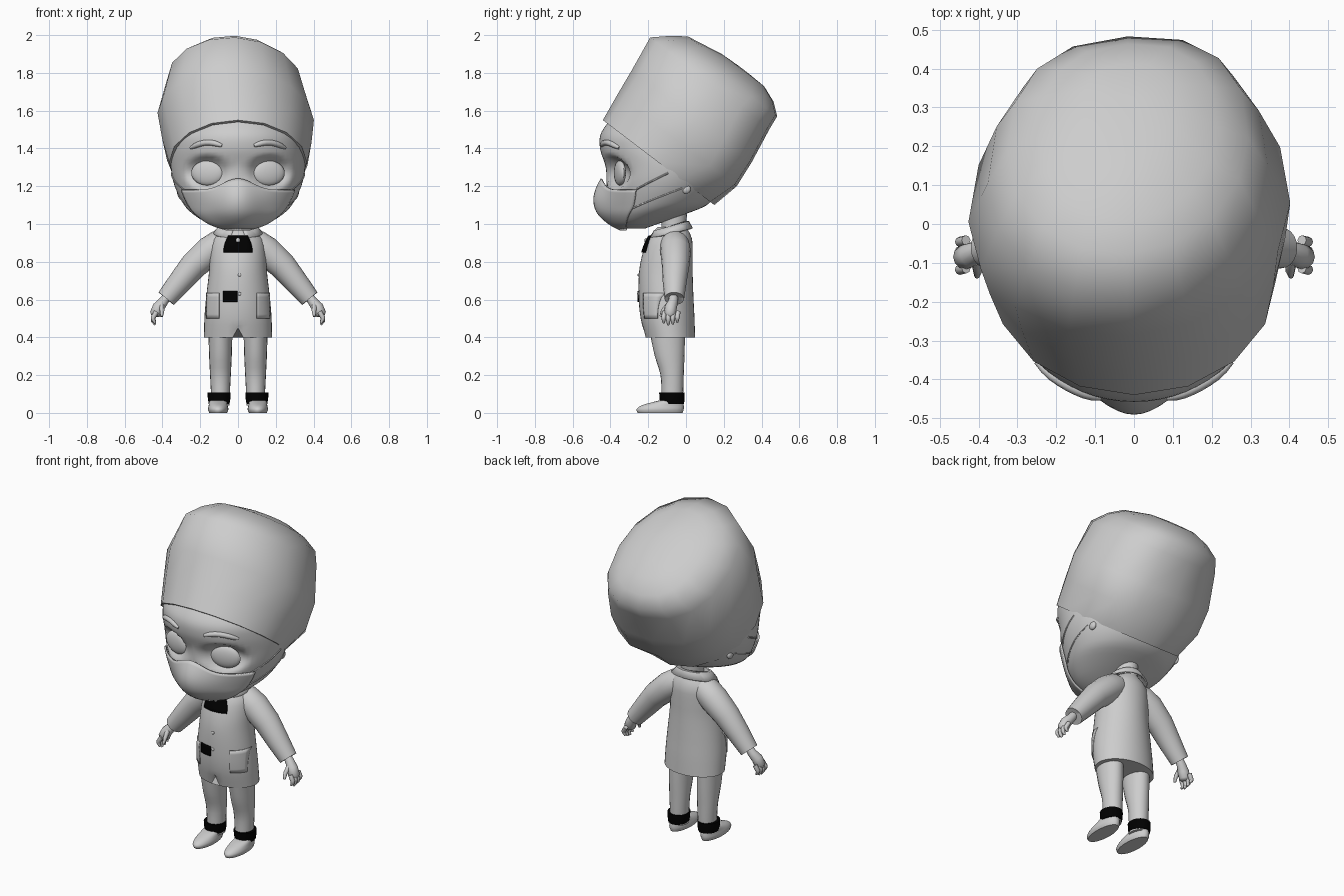
import bpy, bmesh, math
from mathutils import Vector, Matrix

cube = bpy.data.objects.get("Cube")
if cube:
    bpy.data.objects.remove(cube, do_unlink=True)


def material(name, value):
    m = bpy.data.materials.new(name)
    m.use_nodes = True
    m.diffuse_color = (value, value, value, 1)
    m.node_tree.nodes["Principled BSDF"].inputs["Base Color"].default_value = (value, value, value, 1)
    return m


GREY = material("pale grey", 0.61)
BLACK = material("black", 0.0)


def finish(name, bm, mat=GREY, mirror=False, solid=0, angle=50):
    bmesh.ops.recalc_face_normals(bm, faces=bm.faces)
    mesh = bpy.data.meshes.new(name)
    bm.to_mesh(mesh)
    bm.free()
    ob = bpy.data.objects.new(name, mesh)
    bpy.context.collection.objects.link(ob)
    mesh.materials.append(mat)
    bpy.ops.object.select_all(action="DESELECT")
    ob.select_set(True)
    bpy.context.view_layer.objects.active = ob
    bpy.ops.object.shade_smooth_by_angle(angle=math.radians(angle))
    if solid:
        mod = ob.modifiers.new("thickness", "SOLIDIFY")
        mod.thickness, mod.offset = solid, 0
    if mirror:
        ob.modifiers.new("mirror", "MIRROR")
    return ob


def skin(name, rows, closed=True, caps=True, **kw):
    """Join rows of points into one surface."""
    bm = bmesh.new()
    grid = [[bm.verts.new(p) for p in row] for row in rows]
    n = len(grid[0])
    for a, b in zip(grid, grid[1:]):
        for i in range(n if closed else n - 1):
            j = (i + 1) % n
            bm.faces.new((a[i], a[j], b[j], b[i]))
    if closed and caps:
        bm.faces.new(grid[0])
    if closed:
        bm.faces.new(grid[-1])
    return finish(name, bm, **kw)


def sample(table, z):
    """Smoothly interpolate a (z, front y, back y, half width) profile."""
    z = min(max(z, table[0][0]), table[-1][0])
    k = 0
    while k < len(table) - 2 and z > table[k + 1][0]:
        k += 1
    p, q = table[k], table[k + 1]
    o, r = table[max(k - 1, 0)], table[min(k + 2, len(table) - 1)]
    h = q[0] - p[0]
    t = (z - p[0]) / h
    out = []
    for c in (1, 2, 3):
        m0 = (q[c] - o[c]) / (q[0] - o[0]) * h
        m1 = (r[c] - p[c]) / (r[0] - p[0]) * h
        out.append(p[c] * (1 + 2 * t) * (1 - t) ** 2 + m0 * t * (1 - t) ** 2
                   + q[c] * t * t * (3 - 2 * t) + m1 * t * t * (t - 1))
    return out


def ring(table, z, n, cx=0):
    f, b, w = sample(table, z)
    return [Vector((cx + w * math.sin(a), (f + b) / 2 - (b - f) / 2 * math.cos(a), z))
            for a in (math.tau * i / n for i in range(n))]


def stack(name, table, steps=12, n=20, cx=0, **kw):
    lo, hi = table[0][0], table[-1][0]
    return skin(name, [ring(table, lo + (hi - lo) * i / steps, n, cx) for i in range(steps + 1)], **kw)


def surface_y(table, x, z):
    f, b, w = sample(table, z)
    return (f + b) / 2 - (b - f) / 2 * math.sqrt(max(0, 1 - (x / w) ** 2))


def patch(name, table, x0, x1, z0, z1, lift=0.004, flare=0, **kw):
    """A thin plate that hugs the front of a profile; flare widens its foot."""
    rows = []
    for i in range(7):
        z = z0 + (z1 - z0) * i / 6
        row = []
        for j in range(9):
            x = (x0 + (x1 - x0) * j / 8) * (1 + flare * (1 - (i / 6) ** 2))
            row.append((x, surface_y(table, x, z) - lift, z))
        rows.append(row)
    return skin(name, rows, closed=False, solid=0.006, **kw)


def tube(name, points, radii, n=12, **kw):
    pts = [Vector(p) for p in points]
    span = pts[-1] - pts[0]
    ref = Vector((0, 0, 1)) if abs(span.y) > max(abs(span.x), abs(span.z)) else Vector((0, 1, 0))
    rows = []
    for i, p in enumerate(pts):
        t = (pts[min(i + 1, len(pts) - 1)] - pts[max(i - 1, 0)]).normalized()
        u = (ref - t * ref.dot(t)).normalized()
        v = t.cross(u)
        rows.append([p + radii[i] * (u * math.cos(a) + v * math.sin(a))
                     for a in (math.tau * k / n for k in range(n))])
    return skin(name, rows, **kw)


def ball(name, centre, size, yaw=0, **kw):
    bm = bmesh.new()
    turn = Matrix.Rotation(math.radians(yaw), 4, "Z")
    bmesh.ops.create_uvsphere(bm, u_segments=20, v_segments=12, radius=1,
                              matrix=Matrix.Translation(centre) @ turn @ Matrix.Diagonal((*size, 1)))
    return finish(name, bm, **kw)


# Head with shallow eye sockets
HEAD = [(0.975, -0.34, -0.22, 0.06), (1.0, -0.37, -0.15, 0.15), (1.05, -0.40, -0.01, 0.235),
        (1.1, -0.41, 0.11, 0.285), (1.2, -0.42, 0.19, 0.335), (1.3, -0.425, 0.22, 0.355),
        (1.4, -0.455, 0.22, 0.35), (1.48, -0.45, 0.2, 0.33), (1.58, -0.38, 0.15, 0.25)]
rows = [ring(HEAD, 0.975 + 0.605 * i / 40, 64) for i in range(41)]
for p in (p for row in rows for p in row):
    d = ((abs(p.x) - 0.165) / 0.115) ** 2 + ((p.z - 1.275) / 0.095) ** 2
    if p.y < -0.1 and d < 1:
        p.y += 0.07 * (1 - d)
skin("head", rows)
ball("eyes", (0.162, -0.35, 1.27), (0.088, 0.025, 0.066), yaw=14, mirror=True)
ball("ears", (0.295, 0.0, 1.185), (0.015, 0.025, 0.025), mirror=True)

# Eyebrows
brow = []
for i in range(9):
    x = 0.085 + 0.165 * i / 8
    z = 1.415 + 0.022 * math.sin(math.pi * i / 8) - 0.012 * i / 8
    brow.append((x, surface_y(HEAD, x, z), z))
tube("eyebrows", brow, [0.008, 0.013] + [0.015] * 5 + [0.013, 0.008], mirror=True)

# Face mask bulging over the nose and tucked under the chin, with ear straps
rows = []
for i in range(15):
    row = []
    t = i / 14
    for j in range(33):
        a = -1.08 + 2.16 * j / 32
        top = 1.185 + 0.058 * math.exp(-(a / 0.3) ** 2)
        z = 0.975 + (top - 0.975) * t
        f, b, w = sample(HEAD, z)
        bulge = (0.055 * math.sin(math.pi * t) + 0.015 * t) * math.exp(-(a / 0.42) ** 2)
        row.append(((w + 0.01) * math.sin(a),
                    (f + b) / 2 - ((b - f) / 2 + 0.01 + bulge) * math.cos(a), z - 0.004))
    rows.append(row)
skin("face_mask", rows, closed=False, solid=0.01)
for label, z0, z1, sweep in (("upper_straps", 1.18, 1.27, 0.55), ("lower_straps", 1.08, 1.19, 0.85)):
    path = []
    for i in range(9):
        z = z0 + (z1 - z0) * i / 8
        a = 1.05 + sweep * i / 8
        f, b, w = sample(HEAD, z)
        path.append((w * math.sin(a), (f + b) / 2 - (b - f) / 2 * math.cos(a), z))
    tube(label, path, [0.005] * 9, n=6, mirror=True)

# Tall tilted cap, skewed and squarer at the back: (height, centre, depth radius, width radius) from the rim
CAP = [(0.04, 0.371, 0.35, 0.345), (0, 0.371, 0.355, 0.35), (0, 0.371, 0.371, 0.365),
       (0.15, 0.378, 0.398, 0.395), (0.3, 0.362, 0.40, 0.414), (0.5, 0.332, 0.398, 0.36),
       (0.575, 0.37, 0.352, 0.31), (0.625, 0.375, 0.285, 0.23), (0.66, 0.43, 0.14, 0.12),
       (0.664, 0.43, 0.03, 0.03)]
tilt = Matrix.Translation((0, -0.44, 1.55)) @ Matrix.Rotation(math.radians(-37.3), 4, "X")
rows = []
for v, c, r, w in CAP:
    row = []
    for i in range(16):
        a = math.tau * i / 16
        s, k = math.sin(a), math.cos(a)
        if k < 0 and v > 0.1:
            power = 0.7 if s > 0 and v < 0.2 else 0.82
            s, k = math.copysign(abs(s) ** power, s), -abs(k) ** power
        row.append(tilt @ Vector((w * s - 0.04 * min(v, 0.4), c - r * k + 0.25 * min(v, 0.3) * w * s, v)))
    rows.append(row)
skin("cap", rows, caps=False, angle=60)

# Coat with a notch at the front hem
COAT = [(0.4, -0.215, 0.048, 0.18), (0.5, -0.24, 0.045, 0.178), (0.6, -0.25, 0.04, 0.17),
        (0.75, -0.248, 0.035, 0.153), (0.85, -0.228, 0.035, 0.147), (0.93, -0.195, 0.03, 0.13),
        (0.985, -0.15, 0.0, 0.07)]
rows = [ring(COAT, 0.4 + 0.585 * i / 18, 40) for i in range(19)]
for p in rows[0]:
    if p.y < -0.1:
        p.z += max(0, 0.05 - 1.8 * abs(p.x))
for p in rows[1]:
    if p.y < -0.1:
        p.z += max(0, 0.03 - abs(p.x))
skin("coat", rows)
patch("coat_pockets", COAT, 0.1, 0.167, 0.5, 0.635, lift=0.003, mirror=True)
for i, z in enumerate((0.63, 0.73)):
    ball("coat_button_%d" % (i + 1), (0.008, surface_y(COAT, 0.008, z) - 0.002, z), (0.009, 0.006, 0.009))
patch("badge", COAT, -0.078, -0.004, 0.587, 0.645, lift=0.004, mat=BLACK)

# Neck, collar and bow
stack("neck", [(0.93, -0.13, -0.0, 0.062), (1.0, -0.13, 0.0, 0.06), (1.08, -0.15, 0.01, 0.065)], steps=4)
rows = []
for rx, ry, z in ((0.07, 0.075, 0.985), (0.095, 0.093, 0.985), (0.128, 0.112, 0.95)):
    arc = [0.3 + (math.tau - 0.6) * i / 28 for i in range(29)]
    rows.append([(rx * math.sin(a), -0.08 - ry * math.cos(a), z - 0.026 * math.cos(a)) for a in arc])
skin("collar", rows, closed=False, solid=0.01)
patch("bow", COAT, -0.05, 0.05, 0.85, 0.938, lift=0.006, flare=0.52, mat=BLACK)
ball("bow_knot", (0, surface_y(COAT, 0, 0.912) - 0.007, 0.912), (0.012, 0.008, 0.014))

# Sleeves
tube("sleeves", [(0.05, -0.065, 0.905), (0.1, -0.06, 0.89), (0.15, -0.055, 0.855), (0.235, -0.055, 0.78),
                 (0.31, -0.06, 0.69), (0.38, -0.062, 0.605), (0.374, -0.062, 0.613)],
     [0.068, 0.078, 0.081, 0.073, 0.063, 0.052, 0.04], n=20, mirror=True)

# Hands with four fingers and a thumb
tube("palms", [(0.37, -0.065, 0.625), (0.395, -0.068, 0.59), (0.42, -0.08, 0.56), (0.435, -0.085, 0.525),
               (0.437, -0.086, 0.51)], [0.022, 0.026, 0.032, 0.032, 0.02], mirror=True)
for i, name in enumerate(("index", "middle", "ring", "little")):
    y = -0.118 + 0.024 * i
    drop = 0.01 * abs(i - 1.3)
    tube(name + "_fingers", [(0.432, y + 0.004, 0.535), (0.449, y, 0.505), (0.449, y, 0.482 + drop),
                             (0.438, y, 0.463 + drop)], [0.013, 0.013, 0.011, 0.006], n=8, mirror=True)
tube("thumbs", [(0.405, -0.095, 0.57), (0.402, -0.122, 0.54), (0.404, -0.134, 0.51)],
     [0.014, 0.012, 0.007], n=8, mirror=True)

# Legs, ankle cuffs and shoes
stack("legs", [(0.04, -0.13, -0.02, 0.048), (0.1, -0.13, -0.015, 0.05), (0.2, -0.135, -0.012, 0.055),
               (0.3, -0.165, -0.008, 0.06), (0.44, -0.195, -0.005, 0.064)], cx=0.093, mirror=True)
stack("ankle_cuffs", [(0.048, -0.137, -0.01, 0.055), (0.078, -0.14, -0.008, 0.06), (0.107, -0.142, -0.008, 0.061)],
      steps=4, cx=0.1, mat=BLACK, mirror=True)
stack("shoes", [(0, -0.255, -0.018, 0.047), (0.018, -0.262, -0.012, 0.054), (0.04, -0.235, -0.012, 0.05),
                (0.065, -0.145, -0.018, 0.046)], steps=8, n=24, cx=0.105, mirror=True)
